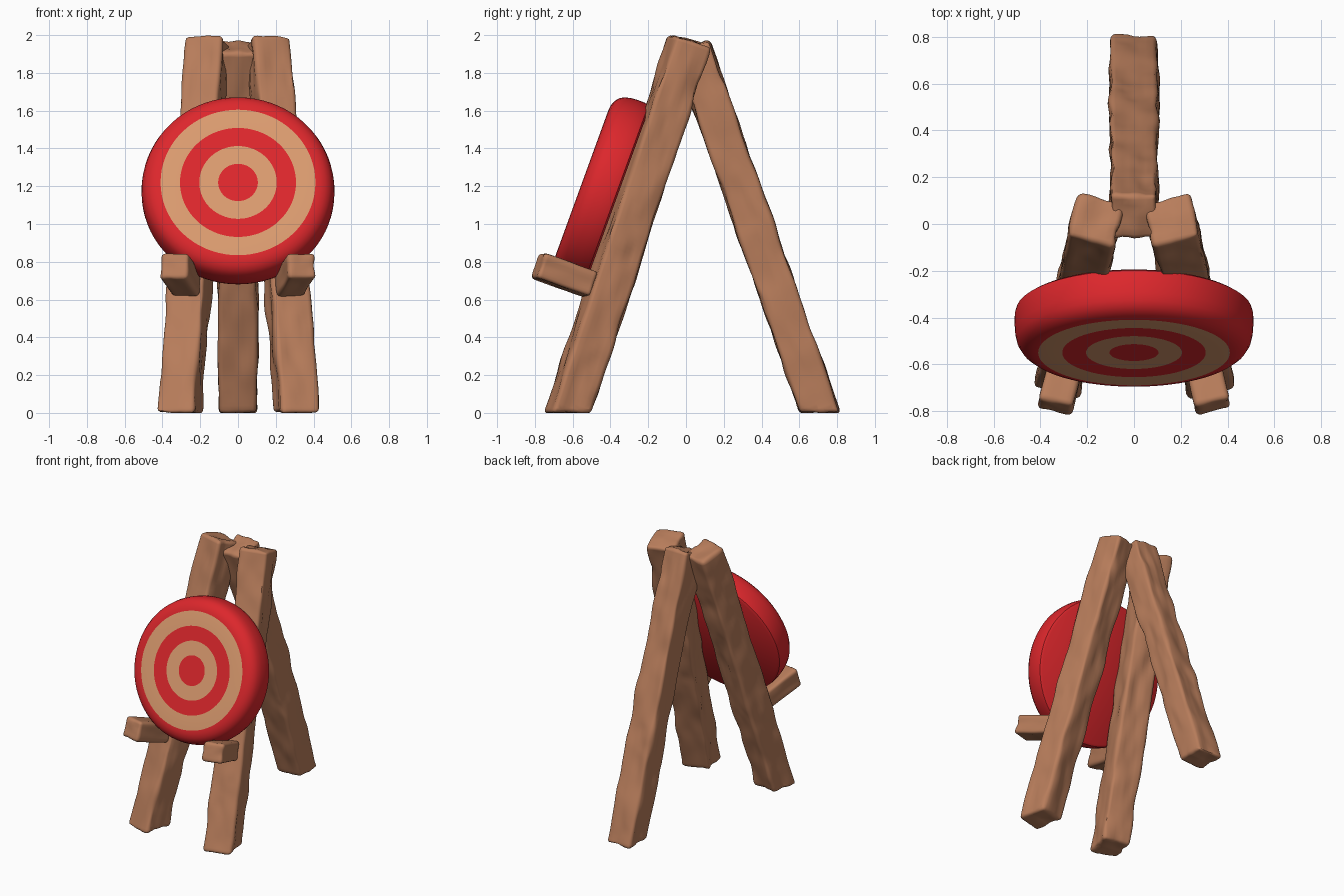
import bpy, bmesh, math
from mathutils import Vector, Matrix, noise

if "Cube" in bpy.data.objects:
    bpy.data.objects.remove(bpy.data.objects["Cube"])


def material(name, rgb):
    m = bpy.data.materials.new(name)
    m.diffuse_color = (*rgb, 1)
    m.use_nodes = True
    m.node_tree.nodes["Principled BSDF"].inputs["Base Color"].default_value = m.diffuse_color
    return m


WOOD = material("wood", (0.48, 0.205, 0.105))
RED = material("red_paint", (0.72, 0.02, 0.025))
TAN = material("tan_paint", (0.71, 0.33, 0.16))


def add_object(name, bm, mats, angle):
    bmesh.ops.recalc_face_normals(bm, faces=bm.faces)
    me = bpy.data.meshes.new(name)
    bm.to_mesh(me)
    bm.free()
    ob = bpy.data.objects.new(name, me)
    bpy.context.collection.objects.link(ob)
    for m in mats:
        me.materials.append(m)
    bpy.ops.object.select_all(action='DESELECT')
    ob.select_set(True)
    bpy.context.view_layer.objects.active = ob
    bpy.ops.object.shade_smooth_by_angle(angle=math.radians(angle))
    return ob


def cut(bm, co, no, clear=False):
    return bmesh.ops.bisect_plane(bm, geom=bm.verts[:] + bm.edges[:] + bm.faces[:], dist=1e-5,
                                  plane_co=co, plane_no=no, clear_inner=clear)


def beam(name, top, bottom, side, width, depth, seed, ground=True, bevel=0.022, rough=0.013):
    """Hewn square timber from bottom to top; a leg is sawn level with the floor."""
    top, bottom = Vector(top), Vector(bottom)
    axis = (top - bottom).normalized()
    side = (Vector(side) - axis * axis.dot(Vector(side))).normalized()
    front = axis.cross(side)
    start = bottom - axis * 0.2 if ground else bottom
    length = (top - start).length
    frame = Matrix((side, front, axis)).transposed().to_4x4()
    frame.translation = (top + start) / 2
    bm = bmesh.new()
    bmesh.ops.create_cube(bm, size=1, matrix=frame @ Matrix.Diagonal((width, depth, length, 1)))
    if ground:
        r = cut(bm, (0, 0, 0), (0, 0, 1), True)
        bmesh.ops.holes_fill(bm, edges=[e for e in r["geom_cut"] if isinstance(e, bmesh.types.BMEdge)])
    bmesh.ops.bevel(bm, geom=bm.edges[:], offset=bevel, segments=3, profile=0.5, affect='EDGES')
    # slice into a grid, then push in and out along stretched grain
    n = int(length / 0.025)
    for i in range(1, n):
        cut(bm, start + axis * (length * i / n), axis)
    for direction, size in ((side, width), (front, depth)):
        for k in (-0.25, -0.12, 0, 0.12, 0.25):
            cut(bm, frame.translation + direction * size * k, direction)
    bm.normal_update()
    shift = Vector((seed * 7.3, seed * 3.1, seed * 5.7))
    for v in bm.verts:
        p = v.co - start
        q = Vector((p.dot(side) * 9, p.dot(front) * 9, p.dot(axis) * 4)) + shift
        fine = Vector((q.x * 2.2, q.y * 2.2, q.z * 1.6))
        d = noise.noise(q) * rough + noise.noise(fine) * rough * 0.6
        d -= max(0, noise.noise(fine * 0.8 + shift) - 0.3) * rough * 1.6
        off = v.normal * d
        v.co += off
        if ground:
            v.co.z = max(v.co.z, 0)
    return add_object(name, bm, [WOOD], 50)


# Front legs and the pegs that hold the target, mirrored left and right
for s, label in ((-1, "left"), (1, "right")):
    top, bottom = Vector((s * 0.16, 0.02, 1.967)), Vector((s * 0.31, -0.627, 0))
    beam(f"front_leg_{label}", top, bottom, (0.974, s * 0.227, 0), 0.205, 0.205, 2 + s)
    axis = (top - bottom).normalized()
    side = Vector((0.974, s * 0.227, 0))
    out = side.cross(axis).normalized()
    if out.y > 0:
        out = -out
    root = bottom + axis * 0.71
    tip = Vector((s * 0.338, -0.785, 0.78))
    beam(f"peg_{label}", tip, tip - out * 0.31, side, 0.15, 0.14, 8 + s,
         ground=False, bevel=0.02, rough=0.008)

# Back leg
beam("back_leg", (0, 0.03, 1.94), (0, 0.71, 0), (1, 0, 0), 0.2, 0.2, 5)

# Target disc: (radius, depth behind the front face) spun about its tilted axis
profile = [(0.105, 0), (0.205, 0), (0.307, 0), (0.41, 0), (0.435, 0.003), (0.462, 0.013),
           (0.485, 0.031), (0.5, 0.056), (0.508, 0.09), (0.511, 0.13), (0.51, 0.17),
           (0.505, 0.19), (0.49, 0.2)]
N = 72
bm = bmesh.new()
rings = [[bm.verts.new((r * math.cos(2 * math.pi * i / N), r * math.sin(2 * math.pi * i / N), -d))
          for i in range(N)] for r, d in profile]
bm.faces.new(rings[0])
for j in range(len(rings) - 1):
    for i in range(N):
        k = (i + 1) % N
        f = bm.faces.new((rings[j][i], rings[j + 1][i], rings[j + 1][k], rings[j][k]))
        f.material_index = 1 if j in (0, 2) else 0
bm.faces.new(rings[-1])
bm.transform(Matrix.Translation((0, -0.55, 1.22)) @ Matrix.Rotation(math.radians(70), 4, 'X'))
add_object("target_disc", bm, [RED, TAN], 40)
